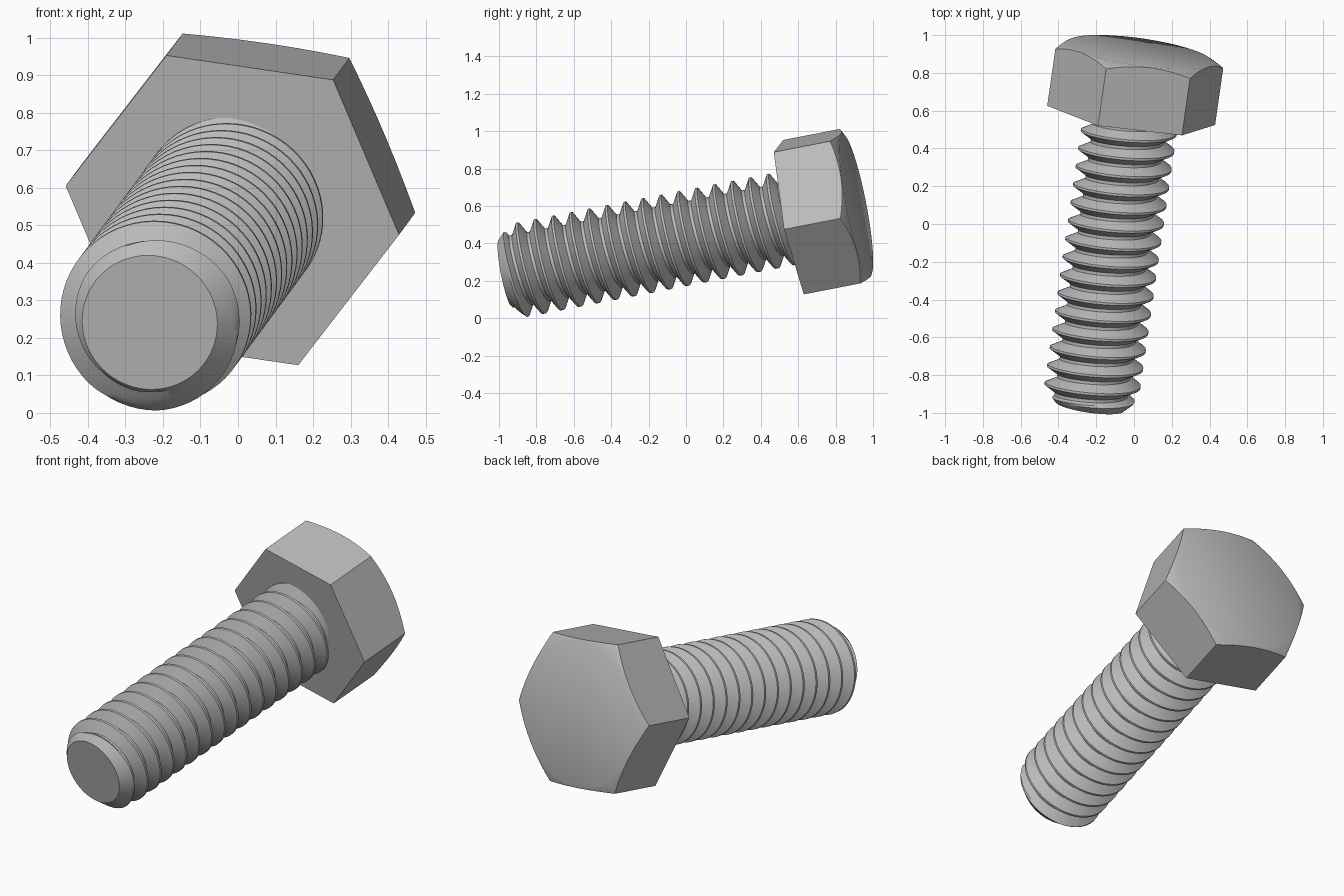
import bpy, bmesh
from math import sin, cos, pi, atan2, radians, ceil
from mathutils import Vector, Matrix

if "Cube" in bpy.data.objects:
    bpy.data.objects.remove(bpy.data.objects["Cube"])

# Tilted frame: origin at the underside of the head, local z along the bolt
axis = Vector((0.143, 1, 0.194)).normalized()
corner = Vector((-0.445, 0.05, 0.065))
corner = (corner - axis * corner.dot(axis)).normalized()
side = axis.cross(corner)
frame = Matrix((corner, side, axis)).transposed().to_4x4()
frame.translation = (-0.015, 0.575, 0.54)

steel = bpy.data.materials.new("grey steel")
steel.use_nodes = True
colour = (0.5, 0.5, 0.5, 1)
steel.diffuse_color = colour
steel.node_tree.nodes["Principled BSDF"].inputs["Base Color"].default_value = colour


def finish(name, bm):
    bmesh.ops.remove_doubles(bm, verts=bm.verts, dist=0.0004)
    bmesh.ops.dissolve_degenerate(bm, edges=bm.edges, dist=0.0004)
    rims = [e for e in bm.edges if e.is_boundary]
    if rims:
        bmesh.ops.holes_fill(bm, edges=rims, sides=0)
    bmesh.ops.recalc_face_normals(bm, faces=bm.faces)
    mesh = bpy.data.meshes.new(name)
    bm.to_mesh(mesh)
    bm.free()
    mesh.materials.append(steel)
    obj = bpy.data.objects.new(name, mesh)
    bpy.context.collection.objects.link(obj)
    obj.matrix_world = frame
    bpy.ops.object.select_all(action="DESELECT")
    obj.select_set(True)
    bpy.context.view_layer.objects.active = obj
    bpy.ops.object.shade_smooth_by_angle(angle=radians(32))


# Hexagonal head with a conical chamfer that cuts arcs into the six sides
HEX_R, HEAD_H, FLAT_R, SLOPE, STEPS = 0.452, 0.345, 0.386, 0.53, 10
bm = bmesh.new()
corners = [Vector((cos(k * pi / 3), sin(k * pi / 3), 0)) * HEX_R for k in range(6)]
low = [bm.verts.new(c) for c in corners]
rim, disc = [], []
for k in range(6):
    for i in range(STEPS):
        p = corners[k].lerp(corners[(k + 1) % 6], i / STEPS)
        r = p.length
        rim.append(bm.verts.new((p.x, p.y, HEAD_H - (r - FLAT_R) * SLOPE)))
        disc.append(bm.verts.new((p.x / r * FLAT_R, p.y / r * FLAT_R, HEAD_H)))
n = len(rim)
for k in range(6):
    arc = [rim[(k * STEPS + i) % n] for i in range(STEPS + 1)]
    bm.faces.new([low[(k + 1) % 6], low[k]] + arc)
for i in range(n):
    j = (i + 1) % n
    bm.faces.new((rim[i], rim[j], disc[j], disc[i]))
bm.faces.new(disc)
bm.faces.new(low[::-1])
finish("hex_head", bm)

# Threaded shank: one helical ridge, cut by a cone at the tip
PITCH, CREST, ROOT = 0.0985, 0.253, 0.193
TIP, TIP_R, END, COLS = -1.584, 0.182, 0.04, 64
up = Vector((0, 0, 1))
start = atan2(up.dot(side), up.dot(corner))
half_crest, half_root = PITCH / 16, PITCH / 12
profile = [(-half_crest, CREST), (half_crest, CREST)]
flank = PITCH / 2 - half_crest - half_root
for f in (0.33, 0.67, 1):
    profile.append((half_crest + flank * f, CREST + (ROOT - CREST) * f))
for f in (0, 0.33, 0.67):
    profile.append((PITCH - half_crest - flank * (1 - f), ROOT + (CREST - ROOT) * f))
m = len(profile)
turns = ceil((END - TIP) / PITCH) + 3
rows = turns * m

bm = bmesh.new()
grid = []
for c in range(COLS):
    a = 2 * pi * c / COLS
    line = []
    for row in range(rows + m):
        turn, k = divmod(row, m)
        s = profile[k][0] - 0.0905 + PITCH * (turn - turns + 2 + c / COLS)
        r = ROOT if s >= END else profile[k][1]
        s = min(max(s, TIP), END)
        r = min(r, TIP_R + (s - TIP))
        line.append(bm.verts.new((r * cos(a + start), r * sin(a + start), s)))
    grid.append(line)
for c in range(COLS):
    # The last column joins the first one a full turn further along
    nxt, shift = (grid[c + 1], 0) if c < COLS - 1 else (grid[0], m)
    for row in range(rows - 1):
        quad = (grid[c][row], nxt[row + shift], nxt[row + 1 + shift], grid[c][row + 1])
        bm.faces.new(quad)
finish("threaded_shank", bm)
